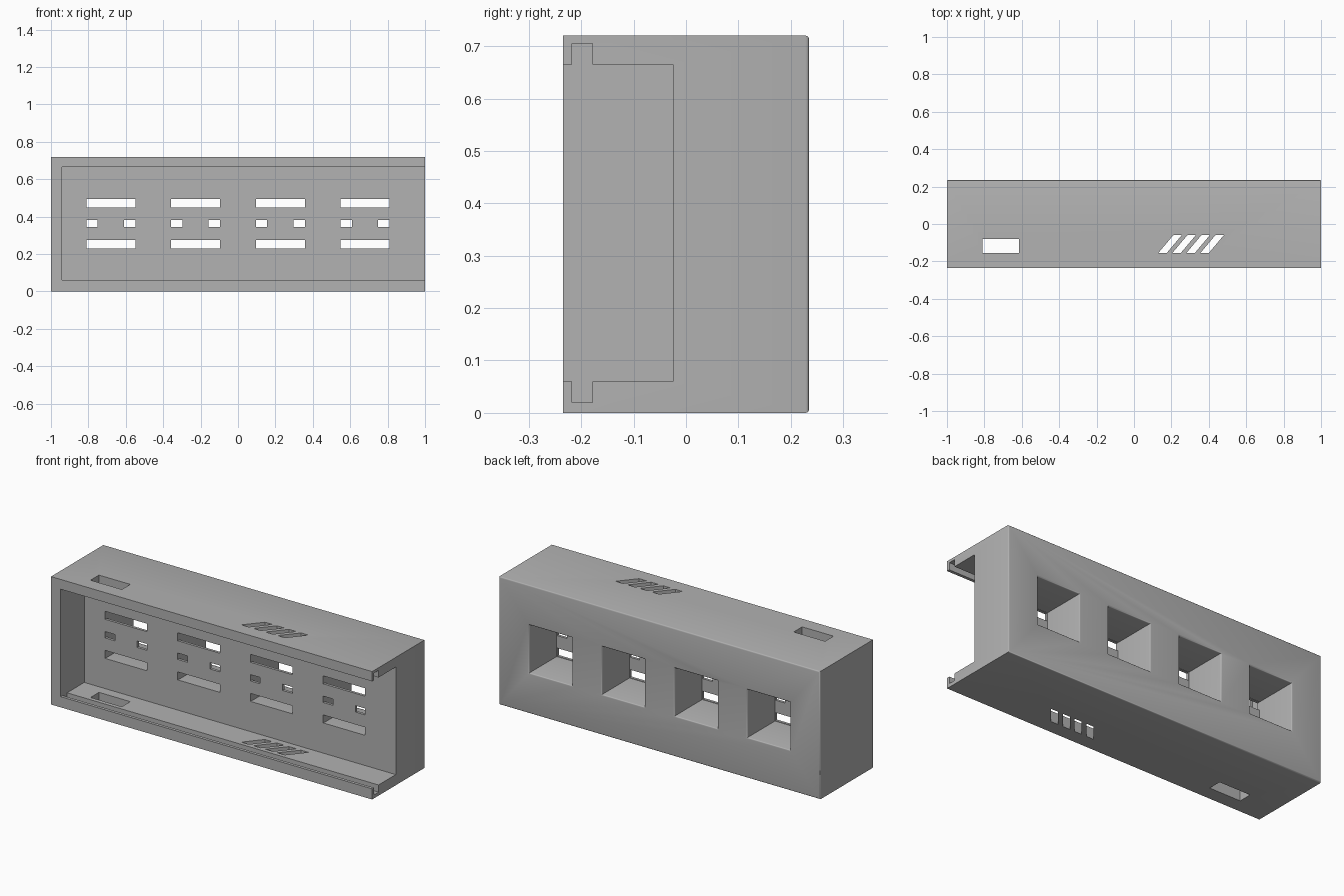
import bpy
import bmesh
import math
from mathutils import Vector

cube = bpy.data.objects.get("Cube")
if cube:
    bpy.data.objects.remove(cube, do_unlink=True)

BACK = 0.235
HEIGHT = 0.72
scene = bpy.context.scene.collection


def make_object(name, bm):
    mesh = bpy.data.meshes.new(name)
    bm.to_mesh(mesh)
    bm.free()
    obj = bpy.data.objects.new(name, mesh)
    scene.objects.link(obj)
    return obj


def box(name, x, y, z, shear=0.0):
    """Box from (min, max) ranges; shear slides its rear edge along x."""
    bm = bmesh.new()
    bmesh.ops.create_cube(bm, size=1)
    for v in bm.verts:
        back = v.co.y > 0
        v.co = Vector((x[v.co.x > 0] + shear * back, y[back], z[v.co.z > 0]))
    return make_object(name, bm)


grey = bpy.data.materials.new("plain grey")
grey.use_nodes = True
colour = (0.445, 0.445, 0.445, 1)
grey.diffuse_color = colour
grey.node_tree.nodes["Principled BSDF"].inputs["Base Color"].default_value = colour

housing = box("housing", (-1, 1), (-BACK, BACK), (0, HEIGHT))
housing.data.materials.append(grey)

# Front cavity, open at the right-hand end, and the lid groove around it
cutters = [
    box("cavity_cutter", (-0.94, 1.1), (-0.3, -0.025), (0.06, 0.665)),
    box("groove_cutter", (-0.941, 1.2), (-0.218, -0.178), (0.02, 0.705)),
    # Cable opening through top and bottom
    box("cable_cutter", (-0.81, -0.615), (-0.155, -0.08), (-0.1, 0.9)),
]

# Slanted vents through top and bottom
for i in range(4):
    x = 0.13 + 0.075 * i
    cutters.append(box("vent_cutter", (x, x + 0.045), (-0.155, -0.06),
                       (-0.1, 0.9), shear=0.08))

# Square sockets from the back, with slots through their thin floor
for i in range(4):
    x = -0.68 + 0.453 * i
    cutters.append(box("socket_cutter", (x - 0.133, x + 0.133),
                       (-0.01, 0.3), (0.227, 0.497)))
    for z in ((0.23, 0.275), (0.45, 0.495)):
        cutters.append(box("long_slot_cutter", (x - 0.131, x + 0.131), (-0.06, 0.03), z))
    for side in (-1, 1):
        ends = sorted((x + side * 0.07, x + side * 0.131))
        cutters.append(box("short_slot_cutter", ends, (-0.06, 0.03), (0.345, 0.381)))

for cutter in cutters:
    cutter.hide_render = True
    mod = housing.modifiers.new("cut", 'BOOLEAN')
    mod.operation = 'DIFFERENCE'
    mod.solver = 'EXACT'
    mod.object = cutter

# Apply the cuts and drop the cutters
graph = bpy.context.evaluated_depsgraph_get()
housing.data = bpy.data.meshes.new_from_object(housing.evaluated_get(graph))
housing.modifiers.clear()
for cutter in cutters:
    bpy.data.objects.remove(cutter, do_unlink=True)

# Round the back rim and the socket mouths
bm = bmesh.new()
bm.from_mesh(housing.data)
rim = [e for e in bm.edges
       if all(v.co.y > BACK - 0.001 for v in e.verts) and e.calc_face_angle(0) > 0.5]
bmesh.ops.bevel(bm, geom=rim, offset=0.007, segments=3, profile=0.5,
                affect='EDGES', clamp_overlap=False)
bm.to_mesh(housing.data)
bm.free()

bpy.context.view_layer.objects.active = housing
housing.select_set(True)
bpy.ops.object.shade_smooth_by_angle(angle=math.radians(35))
